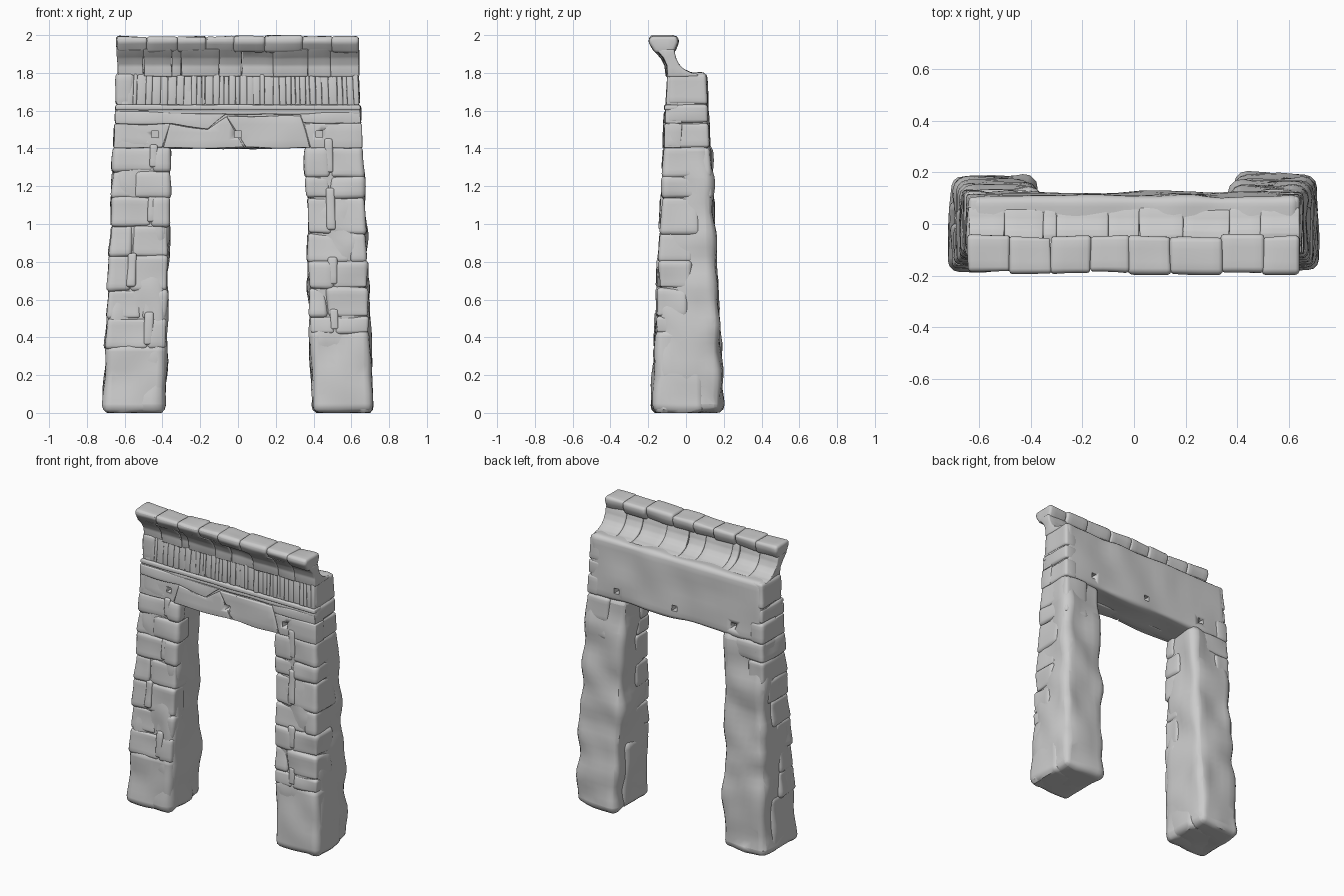
import bpy, bmesh, math, random
from mathutils import Vector, noise

if "Cube" in bpy.data.objects:
    bpy.data.objects.remove(bpy.data.objects["Cube"])

random.seed(7)


def x_out(z): return 0.717 - 0.042 * z
def x_in(z): return 0.39 - 0.025 * z
def y_at(v, z): return (-0.183 + 0.047 * z) * (1 - v) + (0.197 - 0.05 * z) * v


def pillar_map(side):
    return lambda u, v, z: (side * (x_in(z) + (x_out(z) - x_in(z)) * u), y_at(v, z), z)


def beam_map(s, v, z): return (s * x_out(z), y_at(v, z), z)
def plain_map(x, y, z): return (x, y, z)


def finish_piece(group, bm, bevel, amp, step, freq=6):
    """Round, slice and roughen one stone, then add it to its group."""
    bmesh.ops.recalc_face_normals(bm, faces=bm.faces[:])
    if bevel:
        bmesh.ops.bevel(bm, geom=bm.edges[:], offset=bevel, segments=3, profile=0.5,
                        affect='EDGES', clamp_overlap=True)
    for axis in range(3):
        lo = min(v.co[axis] for v in bm.verts)
        hi = max(v.co[axis] for v in bm.verts)
        n = int((hi - lo) / step)
        normal = Vector([float(i == axis) for i in range(3)])
        for k in range(1, n):
            bmesh.ops.bisect_plane(bm, geom=bm.verts[:] + bm.edges[:] + bm.faces[:], dist=1e-5,
                                   plane_co=normal * (lo + (hi - lo) * k / n), plane_no=normal)
    bm.normal_update()
    shift = Vector((random.random(), random.random(), random.random())) * 9
    moves = [(v, v.normal * amp * noise.noise(v.co * freq + shift)) for v in bm.verts]
    for v, d in moves:
        v.co += d
        v.co.z = max(v.co.z, 0)
    tmp = bpy.data.meshes.new("tmp")
    bm.to_mesh(tmp)
    bm.free()
    group.from_mesh(tmp)
    bpy.data.meshes.remove(tmp)


def box(group, fn, a, b, c, bevel=0.015, amp=0.012, step=0.04):
    bm = bmesh.new()
    bmesh.ops.create_cube(bm, size=1)
    for v in bm.verts:
        p = [r[0] if t < 0 else r[1] for r, t in zip((a, b, c), v.co)]
        v.co = fn(*p)
    finish_piece(group, bm, bevel, amp, step)


def prism(group, pts, fn, d0, d1, bevel, amp, step=0.04):
    """Closed outline swept from d0 to d1; fn turns (p, q, d) into x, y, z."""
    bm = bmesh.new()
    ends = [[bm.verts.new(fn(p, q, d)) for p, q in pts] for d in (d0, d1)]
    n = len(pts)
    bm.faces.new(ends[0])
    bm.faces.new(ends[1][::-1])
    for i in range(n):
        j = (i + 1) % n
        bm.faces.new((ends[0][i], ends[0][j], ends[1][j], ends[1][i]))
    finish_piece(group, bm, bevel, amp, step)


def make(name, group, angle=40):
    me = bpy.data.meshes.new(name)
    group.to_mesh(me)
    group.free()
    ob = bpy.data.objects.new(name, me)
    bpy.context.collection.objects.link(ob)
    bpy.ops.object.select_all(action='DESELECT')
    ob.select_set(True)
    bpy.context.view_layer.objects.active = ob
    bpy.ops.object.shade_smooth_by_angle(angle=math.radians(angle))
    return ob


# Pillars: smooth core, worn foot and rough stone courses on front and outer side
rows = {-1: [0.34, 0.50, 0.65, 0.83, 0.99, 1.14, 1.28, 1.405],
        1: [0.42, 0.51, 0.66, 0.80, 0.95, 1.14, 1.25, 1.405]}
for side, label in ((-1, "left"), (1, "right")):
    fn = pillar_map(side)
    core = bmesh.new()
    box(core, fn, (0.02, 0.985), (0.035, 1), (0, 1.43), 0.045, 0.026, 0.045)
    box(core, fn, (0, 1), (0, 0.75), (0, rows[side][0] + 0.03), 0.04, 0.016, 0.045)
    make(label + "_pillar_core", core)
    stones = bmesh.new()
    zs = rows[side]
    for i, (z0, z1) in enumerate(zip(zs, zs[1:])):
        cut = random.choice((0.3, 0.42, 0.62, 0.72))
        depth = 1.0 if z0 > 1.1 else 0.25 + 0.5 * z0 + random.uniform(-0.06, 0.06)
        for a0, a1 in ((0, cut), (cut, 1)):
            d = random.uniform(-0.012, 0.015)
            dv = depth if a1 == 1 else random.uniform(0.25, 0.5)
            box(stones, fn, (a0, a1), (d, dv), (z0 - 0.003, z1 + 0.003), 0.02, 0.016, 0.035)
        # small filler chip along some joints
        if i % 2 == 0:
            box(stones, fn, (cut - 0.08, cut + 0.07), (-0.02, 0.12),
                (z0 + 0.02, z1 + random.uniform(0, 0.06)), 0.012, 0.01)
    make(label + "_pillar_stones", stones)

# Beam core across the top
beam = bmesh.new()
box(beam, beam_map, (-0.985, 0.985), (0.04, 0.99), (1.402, 1.797), 0.025, 0.012, 0.05)
beam_ob = make("beam_core", beam)

# Lintel slabs with slanted joints
lintel = bmesh.new()
slabs = [[(-0.66, 1.402), (-0.40, 1.402), (-0.36, 1.53), (-0.655, 1.53)],
         [(-0.40, 1.402), (0.04, 1.402), (-0.06, 1.57), (-0.16, 1.50), (-0.36, 1.53)],
         [(0.04, 1.402), (0.385, 1.402), (0.33, 1.57), (-0.06, 1.57)],
         [(0.385, 1.402), (0.66, 1.402), (0.655, 1.53), (0.35, 1.53)],
         [(-0.65, 1.53), (-0.36, 1.53), (-0.16, 1.50), (-0.06, 1.585), (-0.65, 1.595)],
         [(0.345, 1.535), (0.655, 1.53), (0.65, 1.595), (0.325, 1.585)]]
for i, pts in enumerate(slabs):
    out = (-0.004, 0.006, 0.004, 0.0, 0.006, 0.004)[i]
    prism(lintel, pts, lambda x, z, d, o=out: (x, y_at(0, z) + d - (o if d < 0.02 else 0), z),
          0, 0.09, 0.006, 0.008)
lintel_ob = make("lintel_slabs", lintel)

# Square sockets cut into the front and the back of the lintel
sockets = bmesh.new()
for x in (-0.44, 0, 0.43):
    for y in (-0.12, 0.14):
        box(sockets, plain_map, (x - 0.018, x + 0.018), (y - 0.06, y + 0.06), (1.457, 1.493), 0, 0, 1)
cutter = make("socket_cutter", sockets)
cutter.hide_render = True
for ob in (beam_ob, lintel_ob):
    bpy.context.view_layer.objects.active = ob
    m = ob.modifiers.new("sockets", 'BOOLEAN')
    m.operation, m.object, m.solver, m.use_self = 'DIFFERENCE', cutter, 'EXACT', True
    bpy.ops.object.modifier_apply(modifier=m.name)
bpy.data.objects.remove(cutter)

# End stones on both short sides of the beam
ends = bmesh.new()
for side in (-1, 1):
    for z0, z1 in ((1.402, 1.535), (1.535, 1.632), (1.632, 1.797)):
        box(ends, beam_map, (side * 0.86, side), (0.03, 1), (z0, z1), 0.018, 0.01)
make("beam_end_stones", ends)

# Moulding: two thin bands below the frieze
bands = bmesh.new()
box(bands, beam_map, (-1, 1), (-0.035, 0.3), (1.603, 1.632), 0.009, 0.005, 0.05)
box(bands, beam_map, (-0.995, 0.995), (-0.005, 0.3), (1.58, 1.606), 0.008, 0.005, 0.05)
make("moulding_bands", bands)

# Frieze of uneven upright strips
frieze = bmesh.new()
s = -0.99
while s < 0.97:
    w = min(random.uniform(0.025, 0.075), 0.99 - s)
    box(frieze, beam_map, (s, s + w), (random.uniform(-0.005, 0.035), 0.3),
        (1.63, 1.795 - random.uniform(0, 0.008)), 0.007, 0.004, 0.06)
    s += w
make("frieze_strips", frieze)

# Cornice: curved cove stones with a leaning row of capping blocks
cove = bmesh.new()
profile = [(-0.10, 1.78), (-0.105, 1.84), (-0.125, 1.88), (-0.165, 1.925), (-0.07, 1.925),
           (-0.062, 1.88), (-0.045, 1.845), (-0.02, 1.82), (0.02, 1.802), (0.06, 1.795), (0.06, 1.78)]
xs = [-0.64, -0.50, -0.35, -0.30, -0.10, 0.02, 0.19, 0.37, 0.49, 0.64]
for x0, x1 in zip(xs, xs[1:]):
    o = random.uniform(-0.006, 0.006)
    prism(cove, profile, lambda y, z, x, o=o: (x, y + o, z), x0, x1, 0.007, 0.008)
make("cornice_cove", cove)

caps = bmesh.new()
xs = [-0.64, -0.48, -0.32, -0.17, -0.02, 0.14, 0.34, 0.50, 0.635]
for x0, x1 in zip(xs, xs[1:]):
    o, h = random.uniform(0, 0.012), random.uniform(-0.01, 0)
    outline = [(-0.165, 1.91), (-0.199, 1.965), (-0.19, 2.0 + h), (-0.055, 2.0 + h), (-0.05, 1.96), (-0.07, 1.91)]
    prism(caps, outline, lambda y, z, x, o=o: (x, y + o, z), x0 - 0.002, x1 + 0.002, 0.016, 0.01)
make("cornice_caps", caps)
